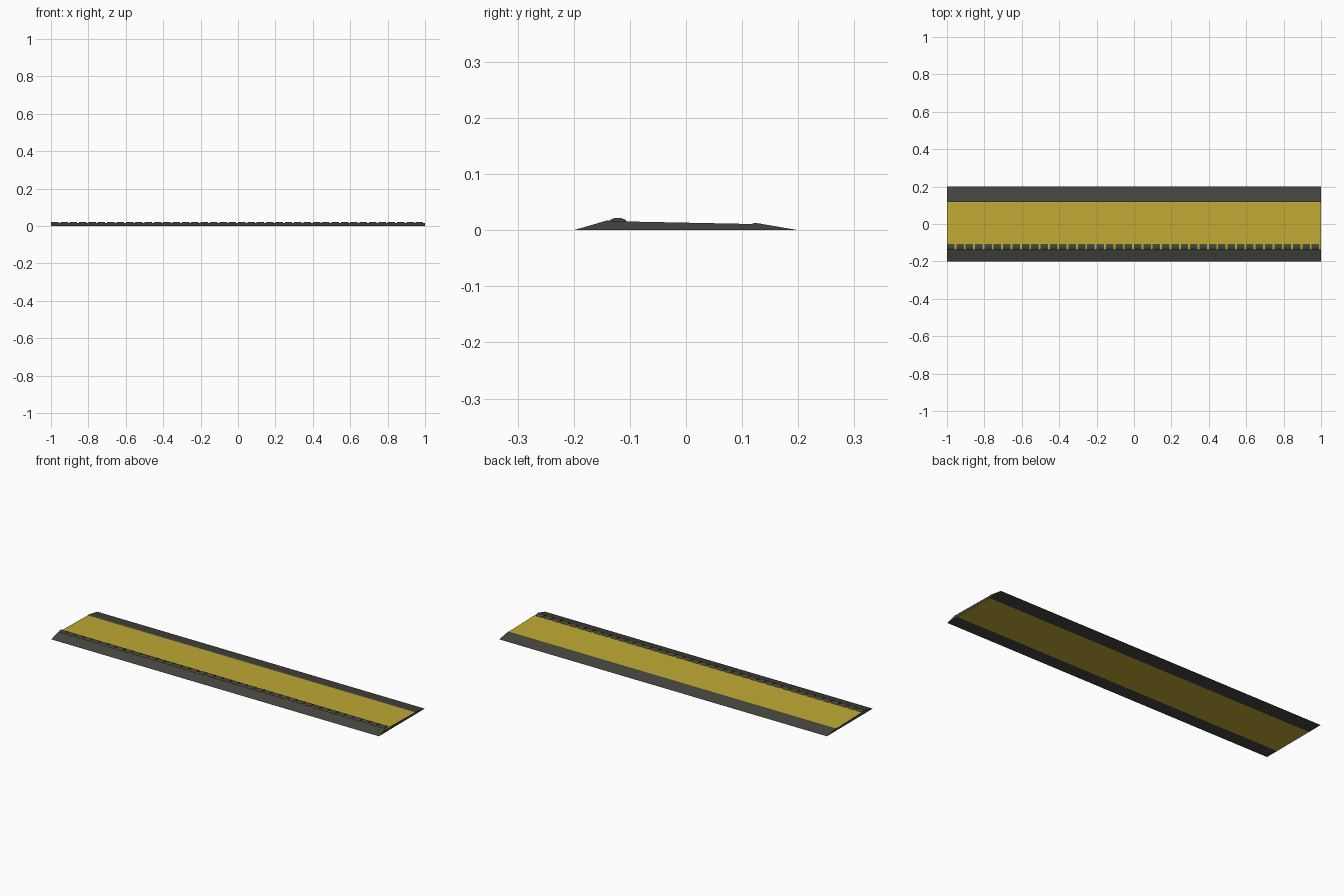
import bpy, bmesh, math

if "Cube" in bpy.data.objects:
    bpy.data.objects.remove(bpy.data.objects["Cube"])


def material(name, rgb):
    m = bpy.data.materials.new(name)
    m.diffuse_color = (*rgb, 1)
    m.use_nodes = True
    m.node_tree.nodes["Principled BSDF"].inputs["Base Color"].default_value = m.diffuse_color
    return m


dark = material("dark rubber", (0.062, 0.062, 0.050))
yellow = material("safety yellow", (0.53, 0.40, 0.036))


def extrude_profile(name, profile, x0, x1):
    """Solid with a (y, z) cross-section running along x."""
    bm = bmesh.new()
    a = [bm.verts.new((x0, y, z)) for y, z in profile]
    b = [bm.verts.new((x1, y, z)) for y, z in profile]
    n = len(profile)
    for i in range(n):
        j = (i + 1) % n
        bm.faces.new((a[i], a[j], b[j], b[i]))
    bm.faces.new(a)
    bm.faces.new(b)
    bmesh.ops.recalc_face_normals(bm, faces=bm.faces[:])
    me = bpy.data.meshes.new(name)
    bm.to_mesh(me)
    bm.free()
    me.materials.append(dark)
    me.materials.append(yellow)
    ob = bpy.data.objects.new(name, me)
    bpy.context.collection.objects.link(ob)
    return ob


# Ramp body: dark slopes and ends, yellow lid and underside between them
body = extrude_profile("ramp_body", [
    (-0.2, 0), (-0.14, 0.0175), (-0.133, 0.0155), (-0.107, 0.0155),
    (0.117, 0.011), (0.122, 0.013), (0.130, 0.012), (0.2, 0),
    (0.113, 0), (-0.125, 0)], -1, 1)
for p in body.data.polygons:
    if abs(p.normal.z) > 0.9 and abs(p.normal.x) < 0.5:
        ys = [body.data.vertices[v].co.y for v in p.vertices]
        if min(ys) > -0.134 and max(ys) < 0.118:
            p.material_index = 1

# Hinge knuckles along the front edge, with narrow gaps showing the lid
arc = [(-0.1215 + 0.0155 * math.cos(t), 0.0150 + 0.007 * math.sin(t))
       for t in (math.pi * i / 8 for i in range(9))]
knuckle = extrude_profile("hinge_knuckles", arc + [(-0.137, 0.012), (-0.106, 0.012)],
                          -1, -0.96)
arr = knuckle.modifiers.new("repeat", 'ARRAY')
arr.count = 40
arr.use_relative_offset = False
arr.use_constant_offset = True
arr.constant_offset_displace = (0.05, 0, 0)
